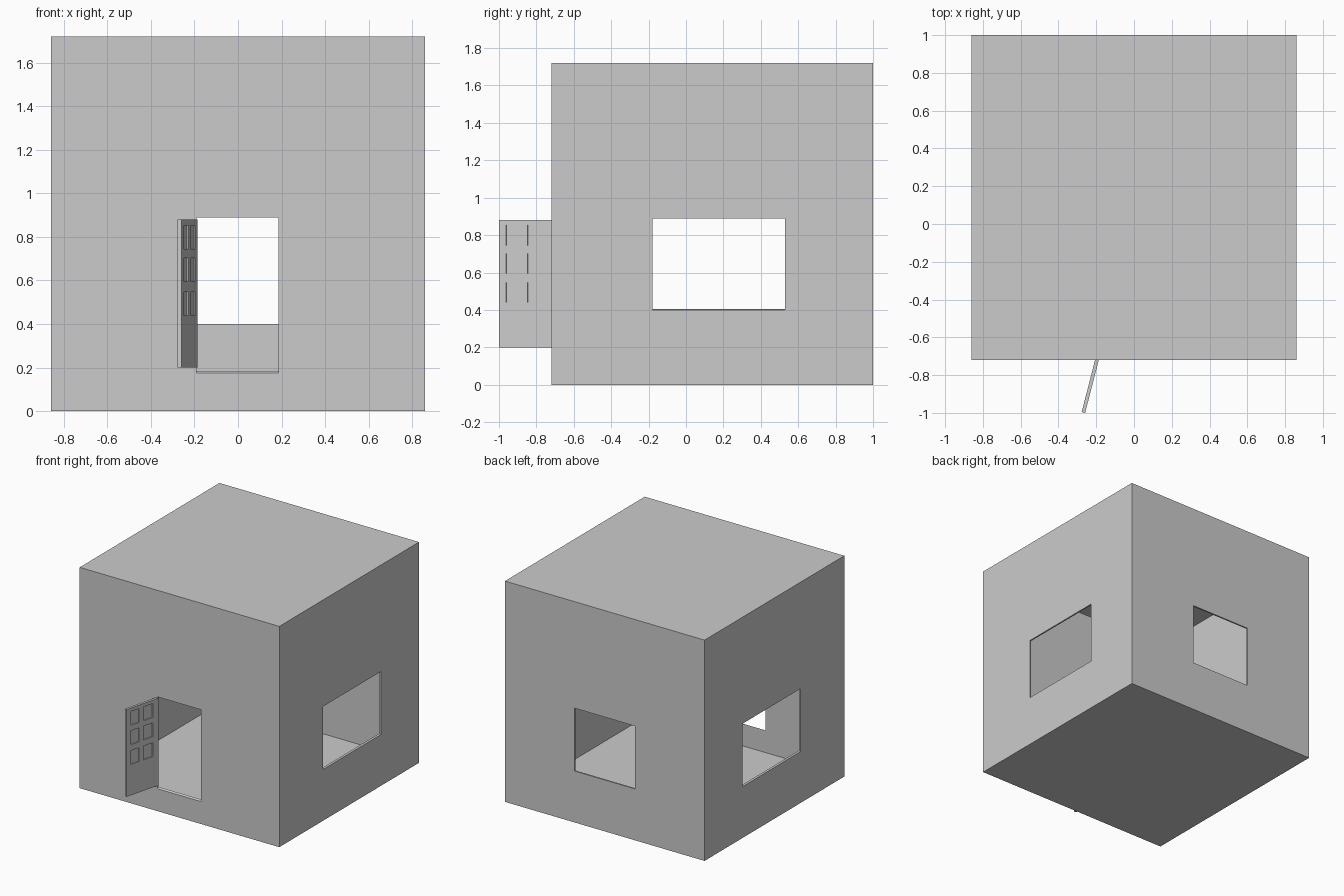
import bpy, bmesh, math
from mathutils import Matrix, Vector

if "Cube" in bpy.data.objects:
    bpy.data.objects.remove(bpy.data.objects["Cube"])

HALF, CY, WALL = 0.86, 0.14, 0.012   # half width, y centre, wall thickness


def add_box(bm, lo, hi, matrix=Matrix.Identity(4)):
    mid = [(a + b) / 2 for a, b in zip(lo, hi)]
    size = [b - a for a, b in zip(lo, hi)]
    m = matrix @ Matrix.Translation(mid) @ Matrix.Diagonal((*size, 1))
    return bmesh.ops.create_cube(bm, size=1, matrix=m)["verts"]


def make_object(name, bm):
    bmesh.ops.recalc_face_normals(bm, faces=bm.faces)
    mesh = bpy.data.meshes.new(name)
    bm.to_mesh(mesh)
    bm.free()
    obj = bpy.data.objects.new(name, mesh)
    bpy.context.collection.objects.link(obj)
    return obj


def cut(target, cutter):
    cutter.hide_render = True
    cutter.hide_viewport = True
    mod = target.modifiers.new("cut", "BOOLEAN")
    mod.operation = "DIFFERENCE"
    mod.solver = "EXACT"
    mod.object = cutter


# hollow room with thin walls, floor and roof
bm = bmesh.new()
add_box(bm, (-HALF, CY - HALF, 0), (HALF, CY + HALF, 2 * HALF))
room = make_object("room_shell", bm)
shell = room.modifiers.new("walls", "SOLIDIFY")
shell.thickness = WALL
shell.offset = -1
shell.use_even_offset = True

# doorway and three windows: turn, left, right, bottom, top, sill rise
bm = bmesh.new()
for turn, left, right, low, high, rise in [
    (0, -0.19, 0.185, 0.175, 0.89, 0.010),
    (90, -0.32, 0.39, 0.40, 0.89, 0.006),
    (180, -0.26, 0.26, 0.40, 0.89, 0.0),
    (270, -0.39, 0.32, 0.40, 0.89, 0.006),
]:
    verts = add_box(bm, (left, -HALF - 0.01, low), (right, -HALF + 0.03, high))
    for v in verts:
        if v.co.z < (low + high) / 2:
            v.co.z += (v.co.y + HALF) / WALL * rise
    place = Matrix.Translation((0, CY, 0)) @ Matrix.Rotation(math.radians(turn), 4, "Z")
    bmesh.ops.transform(bm, matrix=place, verts=verts)
cut(room, make_object("opening_cutter", bm))

# open door leaf with recessed panels on both faces
hinge, tip = Vector((-0.195, -0.715, 0)), Vector((-0.268, -0.998, 0))
swing = Matrix.Translation(hinge) @ Matrix.Rotation(
    math.atan2(tip.y - hinge.y, tip.x - hinge.x), 4, "Z")
T = 0.0095
bm = bmesh.new()
add_box(bm, (0, -T, 0.20), ((tip - hinge).length, T, 0.88), swing)
door = make_object("door", bm)

bm = bmesh.new()
for x0, x1 in [(0.050, 0.134), (0.176, 0.253)]:
    for z0 in (0.44, 0.595, 0.745):
        for y0, y1 in [(0.002, 0.03), (-0.03, -0.002)]:
            add_box(bm, (x0, y0, z0), (x1, y1, z0 + 0.108), swing)
cut(door, make_object("door_panel_cutter", bm))
